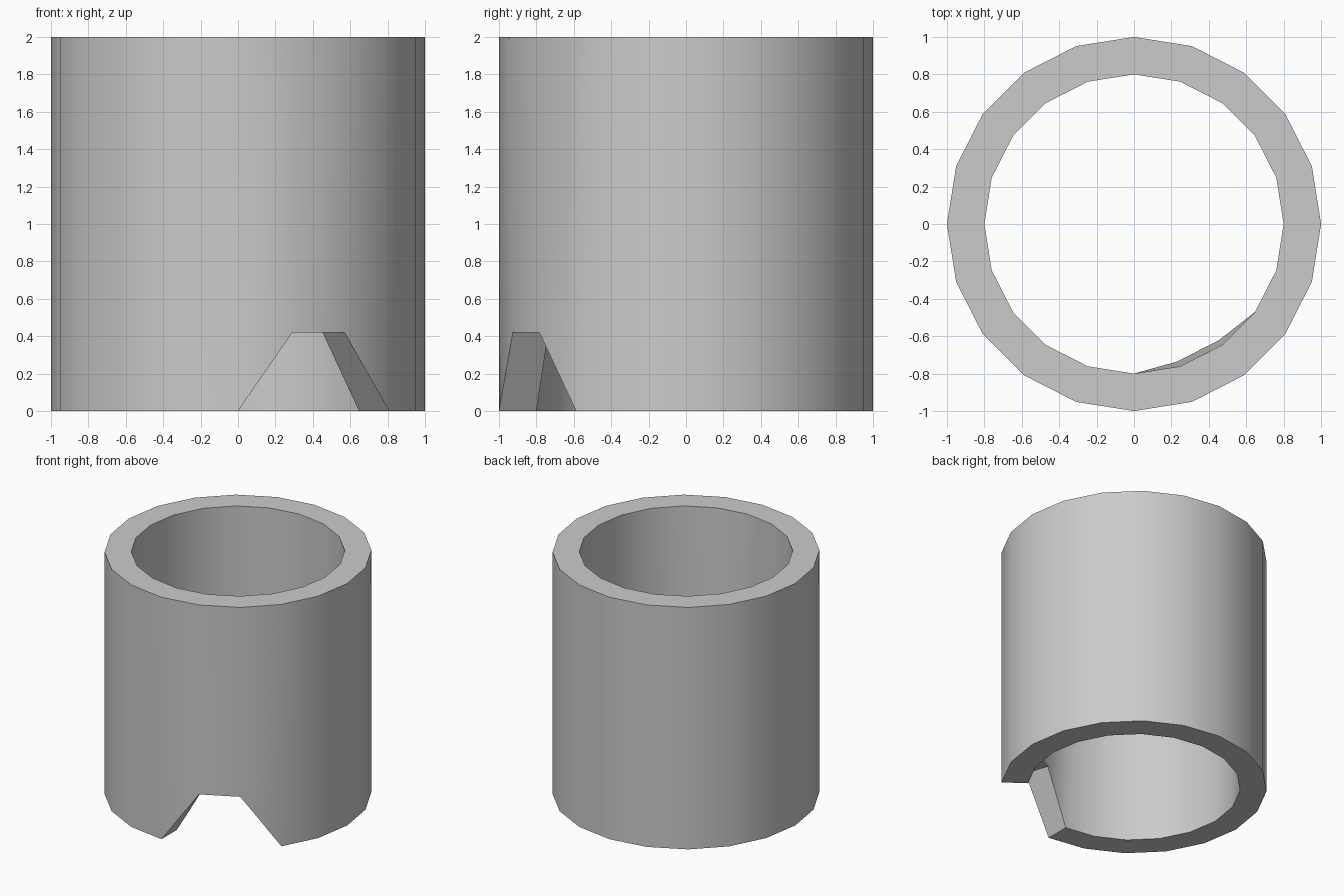
import bpy, bmesh
from math import cos, sin, radians
from mathutils import Vector

if "Cube" in bpy.data.objects:
    bpy.data.objects.remove(bpy.data.objects["Cube"])

SIDES, HEIGHT = 20, 2.0
NOTCH = {16, 17}                        # bottom corners lifted to form the notch
LIFT = Vector((-0.018, 0.025, 0.42))

bm = bmesh.new()


def ring(radius, z):
    pts = []
    for i in range(SIDES):
        a = radians(360 / SIDES * i)
        p = Vector((radius * cos(a), radius * sin(a), z))
        if z == 0 and i in NOTCH:
            p += LIFT
        pts.append(bm.verts.new(p))
    return pts


# Closed loop of rings: outer bottom, outer top, inner top, inner bottom
rings = [ring(1.0, 0), ring(1.0, HEIGHT), ring(0.8, HEIGHT), ring(0.8, 0)]
for k in range(4):
    a, b = rings[k], rings[(k + 1) % 4]
    for i in range(SIDES):
        j = (i + 1) % SIDES
        bm.faces.new((a[i], a[j], b[j], b[i]))
bmesh.ops.recalc_face_normals(bm, faces=bm.faces)

# Tube wall with the notched lower rim
mesh = bpy.data.meshes.new("notched_tube")
bm.to_mesh(mesh)
bm.free()
tube = bpy.data.objects.new("notched_tube", mesh)
bpy.context.collection.objects.link(tube)
bpy.context.view_layer.objects.active = tube
tube.select_set(True)
bpy.ops.object.shade_smooth_by_angle(angle=radians(30))
